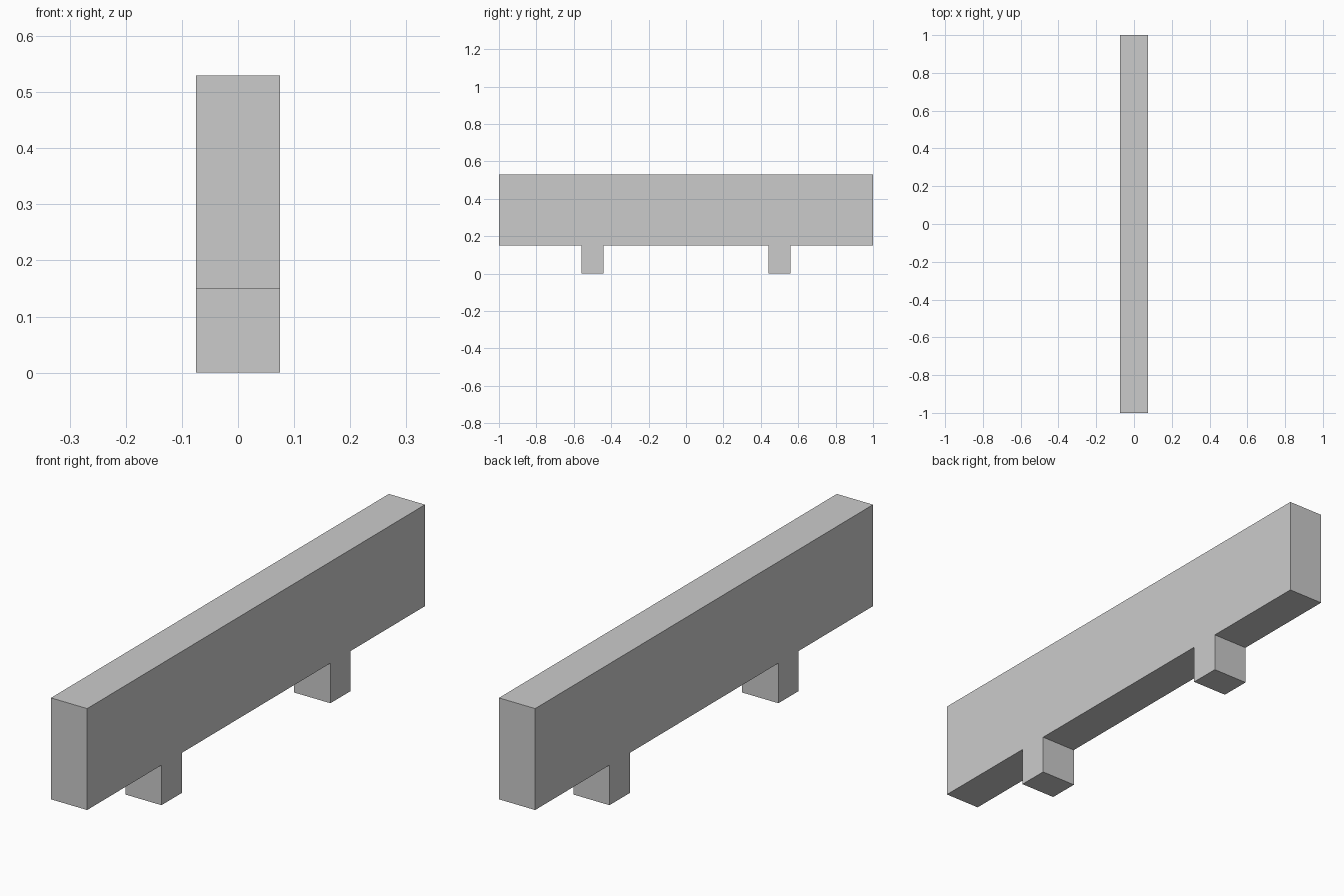
import bpy
import bmesh

cube = bpy.data.objects.get("Cube")
if cube:
    bpy.data.objects.remove(cube, do_unlink=True)

WIDTH, HALF_LENGTH, HEIGHT = 0.15, 1.0, 0.53
FOOT_HEIGHT, FOOT_IN, FOOT_OUT = 0.15, 0.44, 0.56

grey = bpy.data.materials.new("plain_grey")
grey.use_nodes = True
colour = (0.6, 0.6, 0.6, 1)
grey.diffuse_color = colour
grey.node_tree.nodes["Principled BSDF"].inputs["Base Color"].default_value = colour

# Half of the side outline, mirrored to make the beam with its two feet
half = [(FOOT_IN, FOOT_HEIGHT), (FOOT_IN, 0), (FOOT_OUT, 0),
        (FOOT_OUT, FOOT_HEIGHT), (HALF_LENGTH, FOOT_HEIGHT), (HALF_LENGTH, HEIGHT)]
outline = half + [(-y, z) for y, z in reversed(half)]

# Extrude the outline across the width
bm = bmesh.new()
side = bm.faces.new([bm.verts.new((-WIDTH / 2, y, z)) for y, z in outline])
extruded = bmesh.ops.extrude_face_region(bm, geom=[side], use_keep_orig=True)
moved = [v for v in extruded["geom"] if isinstance(v, bmesh.types.BMVert)]
bmesh.ops.translate(bm, verts=moved, vec=(WIDTH, 0, 0))
bmesh.ops.recalc_face_normals(bm, faces=bm.faces)

mesh = bpy.data.meshes.new("beam_with_feet")
bm.to_mesh(mesh)
bm.free()
mesh.materials.append(grey)
beam = bpy.data.objects.new("beam_with_feet", mesh)
bpy.context.collection.objects.link(beam)
